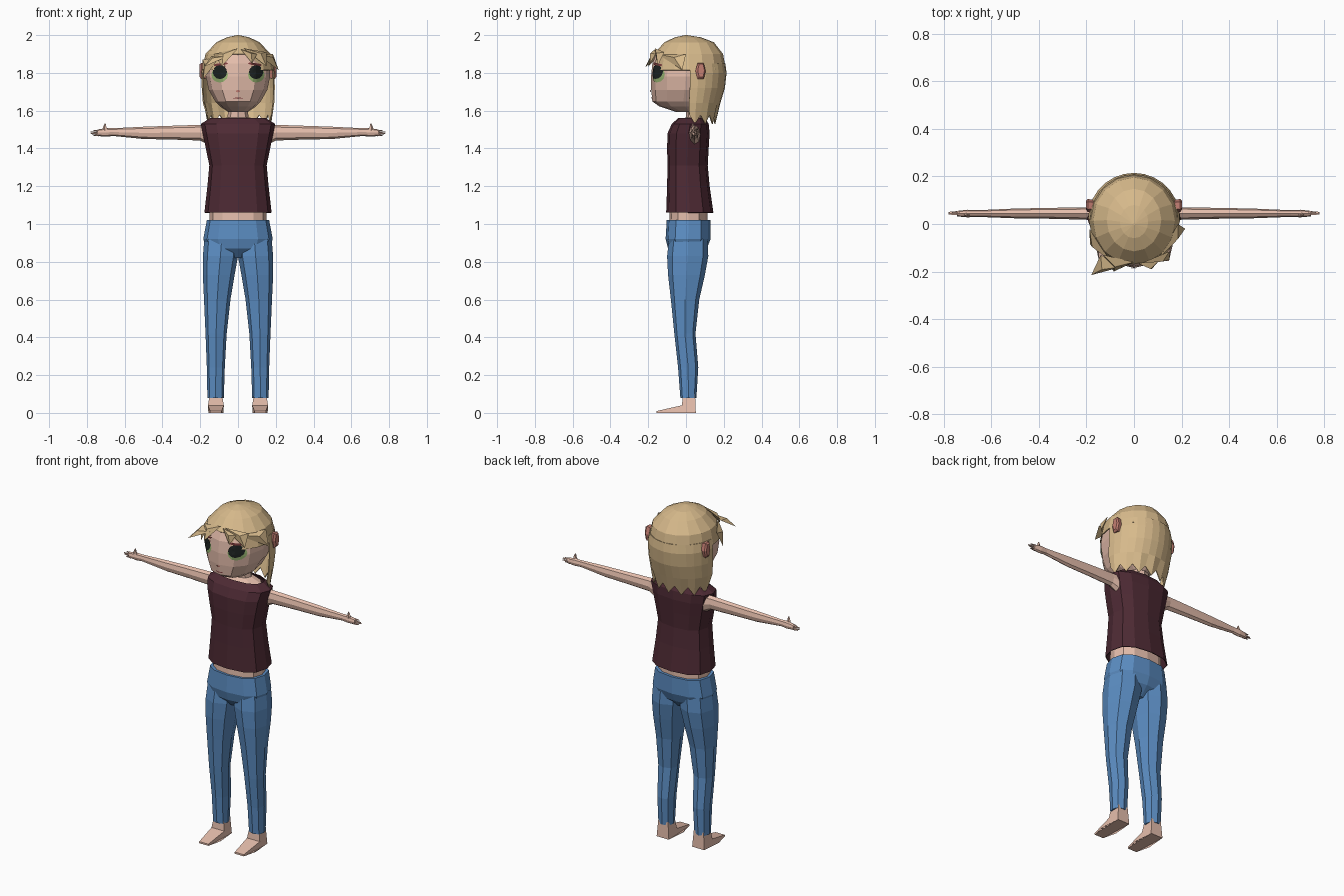
import bpy, bmesh, math
from mathutils import Vector
from mathutils.bvhtree import BVHTree

cube = bpy.data.objects.get("Cube")
if cube:
    bpy.data.objects.remove(cube)


def material(name, r, g, b):
    m = bpy.data.materials.new(name)
    m.use_nodes = True
    m.diffuse_color = (r, g, b, 1)
    m.node_tree.nodes["Principled BSDF"].inputs["Base Color"].default_value = (r, g, b, 1)
    return m


SKIN = material("skin", .78, .51, .41)
HAIR = material("blond_hair", .68, .49, .26)
SHIRT = material("maroon_cloth", .075, .023, .034)
DENIM = material("blue_denim", .105, .265, .54)
EAR = material("ear_pink", .55, .21, .17)
DARK = material("eye_dark", .012, .016, .015)
GREEN = material("eye_green", .32, .47, .17)
LID = material("lid_red", .22, .05, .05)


def finish(name, bm, mat, mirror=False, thick=0):
    bmesh.ops.recalc_face_normals(bm, faces=bm.faces[:])
    mesh = bpy.data.meshes.new(name)
    bm.to_mesh(mesh)
    bm.free()
    mesh.materials.append(mat)
    ob = bpy.data.objects.new(name, mesh)
    bpy.context.collection.objects.link(ob)
    if thick:
        ob.modifiers.new("thickness", "SOLIDIFY").thickness = thick
    if mirror:
        ob.modifiers.new("mirror", "MIRROR").use_mirror_merge = False
    return ob


def loft(rows, n=8, axis="Z", power=1.0, arc=1.0, caps=True):
    """Rows hold a position on the axis, then low and high extents across it."""
    bm = bmesh.new()
    full = arc == 1
    count = n if full else n + 1
    rings = []
    for pos, a0, a1, b0, b1 in rows:
        ring = []
        for i in range(count):
            t = 2 * math.pi * arc * i / n
            c, s = (math.copysign(abs(f(t)) ** power, f(t)) for f in (math.cos, math.sin))
            a = (a0 + a1) / 2 + (a1 - a0) / 2 * c
            b = (b0 + b1) / 2 + (b1 - b0) / 2 * s
            ring.append(bm.verts.new((a, b, pos) if axis == "Z" else (pos, a, b)))
        rings.append(ring)
    for lo, hi in zip(rings, rings[1:]):
        for i in range(n):
            j = (i + 1) % count
            bm.faces.new((lo[i], lo[j], hi[j], hi[i]))
    if caps and full:
        bm.faces.new(rings[0])
        bm.faces.new(rings[-1])
    return bm


# Jeans: pelvis and two tapering legs
finish("jeans_pelvis", loft([
    (.82, -.06, .06, -.05, .06), (.87, -.165, .165, -.095, .11),
    (.92, -.184, .184, -.108, .13), (1.02, -.165, .165, -.102, .13)],
    12, power=.8), DENIM)
finish("jeans_legs", loft([
    (.08, .075, .162, -.03, .055), (.24, .07, .165, -.042, .065),
    (.42, .06, .172, -.062, .05), (.6, .04, .18, -.08, .07),
    (.73, .018, .186, -.095, .1), (.83, .0, .186, -.1, .118),
    (.92, -.005, .178, -.09, .115)], 8, power=.85), DENIM, mirror=True)

# Bare feet: a tapered side profile of y, z and half width
bm = bmesh.new()
sides = [[], []]
for y, z, w in [(.052, 0, .04), (.048, .1, .032), (-.015, .1, .032),
                (-.022, .04, .042), (-.155, .01, .03), (-.155, 0, .03), (-.07, 0, .05)]:
    for side, sign in zip(sides, (-1, 1)):
        side.append(bm.verts.new((.117 + sign * w, y, z)))
for side in sides:
    bm.faces.new(side)
for i in range(len(sides[0])):
    j = (i + 1) % len(sides[0])
    bm.faces.new((sides[0][i], sides[0][j], sides[1][j], sides[1][i]))
finish("feet", bm, SKIN, mirror=True)

# Torso
finish("waist", loft([(.99, -.15, .15, -.09, .115), (1.1, -.15, .15, -.085, .115)],
                     12, power=.85), SKIN)
finish("shirt", loft([
    (1.06, -.178, .178, -.105, .145), (1.2, -.162, .162, -.1, .125),
    (1.31, -.152, .152, -.098, .115), (1.4, -.17, .17, -.1, .12),
    (1.48, -.187, .187, -.098, .125), (1.53, -.197, .197, -.075, .12),
    (1.562, -.145, .145, -.04, .1)], 12, power=.8, caps=False), SHIRT, thick=.004)
finish("neck", loft([
    (1.5, -.17, .17, -.06, .1), (1.548, -.135, .135, -.035, .095),
    (1.565, -.055, .055, .0, .09), (1.66, -.05, .05, .0, .085)], 8), SKIN)

# Arms, with flat hands, fingers and an upright thumb
finish("arms", loft([
    (.14, .012, .08, 1.41, 1.525), (.2, .018, .07, 1.442, 1.525),
    (.35, .022, .068, 1.447, 1.52), (.5, .024, .065, 1.45, 1.515),
    (.66, .03, .058, 1.466, 1.507), (.7, .028, .06, 1.462, 1.508),
    (.745, .032, .055, 1.466, 1.5)], 8, "X"), SKIN, mirror=True)
for i in range(4):
    z, y, tip = 1.469 + i * .0085, .043 + (i % 2) * .004, .765 + .015 * (i in (1, 2))
    finish("finger_%d" % (i + 1), loft([
        (.735, y - .008, y + .008, z - .005, z + .005),
        (tip, y - .004, y + .004, z - .002, z + .003)], 5, "X"), SKIN, mirror=True)
finish("thumbs", loft([
    (1.49, .68, .715, .03, .05), (1.512, .695, .715, .03, .046),
    (1.532, .7, .706, .033, .04)], 5), SKIN, mirror=True)

# Head
bm = loft([
    (1.592, -.05, .05, -.05, .09), (1.622, -.095, .095, -.14, .13),
    (1.648, -.12, .12, -.178, .15), (1.71, -.155, .155, -.184, .17),
    (1.78, -.17, .17, -.185, .18), (1.85, -.166, .166, -.178, .175),
    (1.91, -.135, .135, -.155, .15), (1.955, -.08, .08, -.09, .1)], 12, power=.9)
face = BVHTree.FromBMesh(bm)
finish("head", bm, SKIN)
finish("ears", loft([
    (.16, .055, .1, 1.77, 1.85), (.194, .05, .105, 1.762, 1.858),
    (.203, .062, .098, 1.775, 1.85)], 6, "X", .8), EAR, mirror=True)


def face_plate(name, x, z, rx, rz, mat, lift, tilt=0, mirror=False):
    """An oval laid on the front of the head."""
    bm = bmesh.new()

    def point(r, t):
        px = x + r * rx * math.cos(t)
        pz = z + r * rz * math.sin(t) + tilt * r * math.cos(t)
        hit = face.ray_cast(Vector((px, -1, pz)), Vector((0, 1, 0)))[0]
        return bm.verts.new((px, hit.y - lift, pz))
    n = 12
    mid = point(0, 0)
    inner, outer = ([point(r, 2 * math.pi * i / n) for i in range(n)] for r in (.55, 1))
    for i in range(n):
        j = (i + 1) % n
        bm.faces.new((mid, inner[i], inner[j]))
        bm.faces.new((inner[i], outer[i], outer[j], inner[j]))
    finish(name, bm, mat, mirror)


face_plate("irises", .097, 1.79, .044, .041, GREEN, .004, mirror=True)
face_plate("pupils", .096, 1.804, .038, .037, DARK, .008, mirror=True)
face_plate("eyelids", .094, 1.845, .042, .007, LID, .007, -.006, mirror=True)
face_plate("nose_shadow", 0, 1.703, .012, .006, EAR, .006)
face_plate("mouth", 0, 1.666, .026, .003, LID, .004)

# Hair cap with an opening over the forehead
bm = loft([
    (1.815, -.19, .193, -.182, .212), (1.9, -.172, .172, -.17, .196),
    (1.962, -.115, .115, -.115, .148), (1.988, -.06, .06, -.06, .08),
    (2.0, -.005, .005, -.005, .005)], 16)
low = [f for f in bm.faces if f.calc_center_median().z < 1.9
       and f.calc_center_median().y < -.13 and abs(f.calc_center_median().x) < .08]
low += [f for f in bm.faces if len(f.verts) == 16 and f.calc_center_median().z < 1.9]
bmesh.ops.delete(bm, geom=low, context="FACES")
finish("hair_cap", bm, HAIR, thick=.006)

# Hair behind the ears, hanging to a ragged edge at the shoulders
bm = loft([
    (1.85, -.184, .184, -.17, .208), (1.8, -.193, .193, -.17, .215),
    (1.72, -.192, .195, -.165, .206), (1.64, -.186, .192, -.15, .182),
    (1.565, -.165, .18, -.12, .155)], 14, arc=.5)
bm.verts.ensure_lookup_table()
for i, v in enumerate(bm.verts[-15:]):
    v.co.z += -.035 if i % 2 else .012
finish("hair_back", bm, HAIR, thick=.006)


def tuft(name, a, b, tip):
    """A pointed lock of hair, swollen away from the head."""
    bm = bmesh.new()
    pts = [Vector(p) for p in (a, b, tip)]
    mid = (pts[0] + pts[1] + pts[2]) / 3
    pts.append(mid + (mid - Vector((0, 0, 1.78))).normalized() * .022)
    v = [bm.verts.new(p) for p in pts]
    for f in ((0, 1, 2), (0, 1, 3), (1, 2, 3), (2, 0, 3)):
        bm.faces.new([v[i] for i in f])
    finish(name, bm, HAIR)


# Fringe swept to both sides
tuft("fringe_left", (.03, -.165, 1.93), (.15, -.115, 1.91), (.15, -.15, 1.835))
tuft("fringe_left_side", (.1, -.15, 1.9), (.185, .0, 1.9), (.215, -.02, 1.815))
tuft("fringe_left_inner", (.015, -.165, 1.925), (.1, -.16, 1.9), (.075, -.19, 1.85))
tuft("fringe_right", (.0, -.16, 1.93), (-.13, -.13, 1.9), (-.085, -.2, 1.835))
tuft("fringe_right_tip", (-.05, -.18, 1.89), (-.14, -.13, 1.89), (-.18, -.215, 1.832))
tuft("fringe_right_side", (-.1, -.155, 1.88), (-.188, -.02, 1.87), (-.185, -.085, 1.765))
